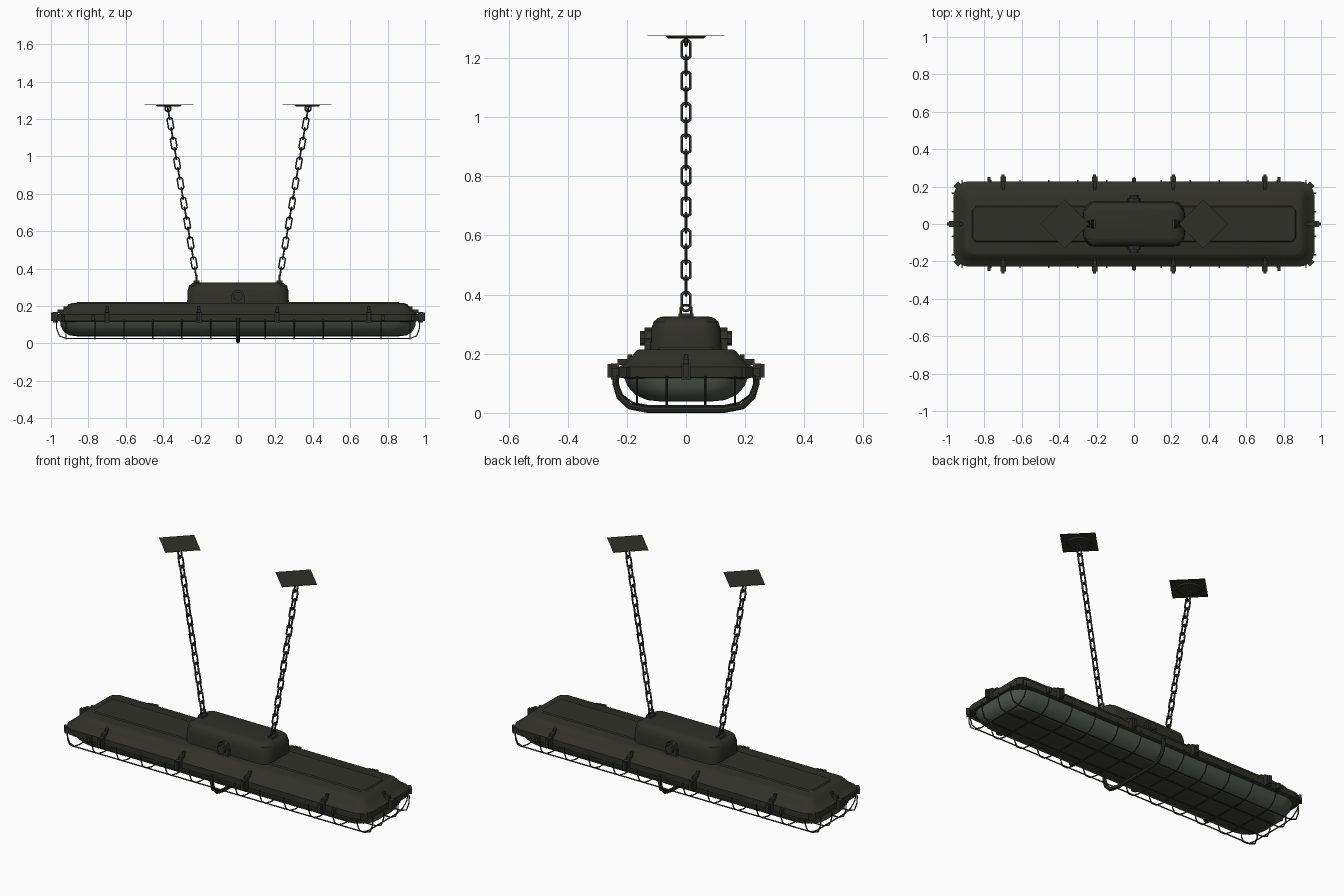
import bpy, bmesh, math
from mathutils import Vector, Matrix

old = bpy.data.objects.get("Cube")
if old:
    bpy.data.objects.remove(old, do_unlink=True)


def material(name, rgb):
    m = bpy.data.materials.new(name)
    m.use_nodes = True
    m.diffuse_color = (*rgb, 1)
    m.node_tree.nodes["Principled BSDF"].inputs["Base Color"].default_value = (*rgb, 1)
    return m


PAINT = material("dark olive paint", (0.030, 0.030, 0.022))
STEEL = material("dark steel", (0.045, 0.048, 0.042))
GLASS = material("grey glass", (0.085, 0.095, 0.08))
DIRTY = material("dirty glass", (0.05, 0.054, 0.046))


def add_object(name, mesh, *mats, smooth=True):
    ob = bpy.data.objects.new(name, mesh)
    bpy.context.collection.objects.link(ob)
    mesh.materials.clear()
    for m in mats:
        mesh.materials.append(m)
    if smooth:
        bpy.ops.object.select_all(action="DESELECT")
        ob.select_set(True)
        bpy.context.view_layer.objects.active = ob
        bpy.ops.object.shade_smooth_by_angle(angle=math.radians(35))
    return ob


def finish(name, bm, *mats, smooth=True):
    bmesh.ops.recalc_face_normals(bm, faces=bm.faces)
    mesh = bpy.data.meshes.new(name)
    bm.to_mesh(mesh)
    bm.free()
    return add_object(name, mesh, *mats, smooth=smooth)


def loft(name, levels, *mats, steps=4):
    """Stack rounded rectangles (half x, half y, corner radius, z) into a solid."""
    bm = bmesh.new()
    rings = []
    for hx, hy, r, z in levels:
        ring = []
        for q, (sx, sy) in enumerate([(1, 1), (-1, 1), (-1, -1), (1, -1)]):
            for i in range(steps + 1):
                a = math.pi / 2 * (q + i / steps)
                ring.append(bm.verts.new((sx * (hx - r) + r * math.cos(a),
                                          sy * (hy - r) + r * math.sin(a), z)))
        rings.append(ring)
    for lo, hi in zip(rings, rings[1:]):
        for i in range(len(lo)):
            j = (i + 1) % len(lo)
            bm.faces.new((lo[i], lo[j], hi[j], hi[i]))
    bm.faces.new(rings[0])
    bm.faces.new(rings[-1])
    return finish(name, bm, *mats)


def wires(name, paths, radius, mat, sides=1):
    """Tubes along (points, closed) paths, joined in one mesh."""
    cu = bpy.data.curves.new(name, "CURVE")
    cu.dimensions = "3D"
    cu.bevel_depth = radius
    cu.bevel_resolution = sides
    cu.use_fill_caps = True
    for pts, closed in paths:
        sp = cu.splines.new("POLY")
        sp.points.add(len(pts) - 1)
        for p, co in zip(sp.points, pts):
            p.co = (*co, 1)
        sp.use_cyclic_u = closed
    tmp = bpy.data.objects.new(name + "_path", cu)
    bpy.context.collection.objects.link(tmp)
    dg = bpy.context.evaluated_depsgraph_get()
    mesh = bpy.data.meshes.new_from_object(tmp.evaluated_get(dg))
    bpy.data.objects.remove(tmp, do_unlink=True)
    return add_object(name, mesh, mat)


def add_box(bm, centre, size, turn=0.0, matrix=Matrix()):
    m = (matrix @ Matrix.Translation(centre) @ Matrix.Rotation(turn, 4, "Z")
         @ Matrix.Diagonal((*size, 1)))
    bmesh.ops.create_cube(bm, size=1, matrix=m)


# Housing, raised top panel and central junction box
loft("housing", [(0.93, 0.20, 0.06, 0.115), (0.965, 0.228, 0.08, 0.12),
                 (0.965, 0.228, 0.08, 0.155), (0.945, 0.208, 0.07, 0.166),
                 (0.925, 0.188, 0.05, 0.185), (0.905, 0.168, 0.045, 0.21),
                 (0.89, 0.158, 0.04, 0.215)], PAINT)
loft("top_panel", [(0.87, 0.1, 0.02, 0.21), (0.86, 0.09, 0.02, 0.221)], PAINT)
loft("junction_box", [(0.272, 0.12, 0.06, 0.21), (0.27, 0.118, 0.06, 0.28),
                      (0.262, 0.11, 0.055, 0.308), (0.245, 0.093, 0.045, 0.322),
                      (0.225, 0.075, 0.035, 0.326)], PAINT, steps=5)

# Glass diffuser, darker on its flat underside
glass = loft("diffuser", [(0.86, 0.08, 0.06, 0.038), (0.90, 0.13, 0.09, 0.043),
                          (0.93, 0.17, 0.11, 0.06), (0.947, 0.198, 0.11, 0.09),
                          (0.952, 0.21, 0.1, 0.122)], GLASS, DIRTY)
for f in glass.data.polygons:
    if f.normal.z < -0.97:
        f.material_index = 1

# Cable glands on both long sides of the junction box
bm = bmesh.new()
for s in (-1, 1):
    for y, depth, r in ((0.125, 0.03, 0.036), (0.145, 0.02, 0.024)):
        bmesh.ops.create_cone(bm, cap_ends=True, segments=8, radius1=r, radius2=r, depth=depth,
                              matrix=Matrix.Translation((0, s * y, 0.252)) @ Matrix.Rotation(math.pi / 2, 4, "X"))
    add_box(bm, (0, s * 0.125, 0.225), (0.072, 0.03, 0.04))
finish("cable_glands", bm, PAINT)

# Rim clips: six along the sides and one on each end
bm = bmesh.new()
spots = [Matrix.Translation((x, s * 0.228, 0)) @ Matrix.Rotation(math.pi / 2 * s, 4, "Z")
         for s in (-1, 1) for x in (-0.70, -0.21, 0.21, 0.70)]
spots += [Matrix.Translation((s * 0.963, 0, 0)) @ Matrix.Rotation(0 if s > 0 else math.pi, 4, "Z")
          for s in (-1, 1)]
for m in spots:
    add_box(bm, (0.012, 0, 0.14), (0.026, 0.03, 0.055), matrix=m)
    add_box(bm, (0.028, 0, 0.142), (0.018, 0.016, 0.045), matrix=m)
    add_box(bm, (-0.022, 0, 0.172), (0.05, 0.02, 0.02), matrix=m)
    add_box(bm, (-0.038, 0, 0.187), (0.016, 0.014, 0.022), matrix=m)
finish("rim_clips", bm, PAINT, smooth=False)

# Corner lugs where the cage meets the rim
bm = bmesh.new()
for sx in (-1, 1):
    for sy in (-1, 1):
        add_box(bm, (sx * 0.945, sy * 0.207, 0.137), (0.035, 0.02, 0.035), turn=-sx * sy * math.pi / 4)
        add_box(bm, (sx * 0.775, sy * 0.235, 0.137), (0.014, 0.03, 0.03))
finish("corner_lugs", bm, PAINT, smooth=False)

# Wire cage: crosswise ribs and lengthwise rods
half = [(0.232, 0.128), (0.232, 0.1), (0.215, 0.06), (0.18, 0.034), (0.13, 0.024)]
section = half + [(-y, z) for y, z in reversed(half)]
ribs = []
for i in range(1, 7):
    for s in (-1, 1):
        ribs.append(([(s * i * 0.155 - s * 0.01, y, z) for y, z in section], False))
wires("cage_ribs", ribs, 0.0035, PAINT)
rods = []
for y in (-0.165, -0.065, 0.065, 0.165):
    end = [(0.972, 0.125), (0.97, 0.08), (0.955, 0.04), (0.92, 0.027)]
    path = end + [(-x, z) for x, z in reversed(end)]
    rods.append(([(x, y, z) for x, z in path], False))
wires("cage_rods", rods, 0.0035, PAINT)

# Heavier hoop around the middle
hoop_half = [(0.235, 0.135), (0.238, 0.1), (0.225, 0.055), (0.19, 0.022), (0.13, 0.011)]
hoop = [(0, y, z) for y, z in hoop_half] + [(0, -y, z) for y, z in reversed(hoop_half)]
wires("middle_hoop", [(hoop, False)], 0.011, PAINT, sides=2)


# Suspension: eye, chain, ceiling disc and diamond plate on each side
def link(centre, along, across, length, width):
    pts = []
    for i in range(8):
        a = math.pi / 4 * (i + 0.5)
        pts.append(centre + across * (width * 1.08 * math.cos(a))
                   + along * (width * 0.9 * math.sin(a)
                              + math.copysign(length - width, math.sin(a))))
    return pts, True


LINKS = 17
for side, s in (("left", 1), ("right", -1)):
    low, top = Vector((s * 0.222, 0, 0.35)), Vector((s * 0.375, 0, 1.255))
    along = (top - low).normalized()
    flat = Vector((0, 1, 0))
    tilted = along.cross(flat)
    loops = [link(low.lerp(top, (i + 0.5) / LINKS), along, tilted if i % 2 else flat, 0.034, 0.014)
             for i in range(LINKS)]
    wires(side + "_chain", loops, 0.005, STEEL)
    wires(side + "_eye", [link(low - Vector((0, 0, 0.005)), Vector((0, 0, 1)), flat, 0.022, 0.018),
                          link(top, Vector((0, 0, 1)), Vector((1, 0, 0)), 0.016, 0.014)], 0.006, PAINT)
    bm = bmesh.new()
    add_box(bm, (s * 0.222, 0, 0.327), (0.03, 0.05, 0.018))
    finish(side + "_eye_base", bm, PAINT, smooth=False)
    bm = bmesh.new()
    bmesh.ops.create_cone(bm, cap_ends=True, segments=16, radius1=0.06, radius2=0.068, depth=0.008,
                          matrix=Matrix.Translation((s * 0.37, 0, 1.27)))
    finish(side + "_ceiling_disc", bm, PAINT)
    bm = bmesh.new()
    add_box(bm, (s * 0.37, 0, 1.275), (0.185, 0.185, 0.003), turn=math.pi / 4)
    finish(side + "_ceiling_plate", bm, PAINT, smooth=False)
